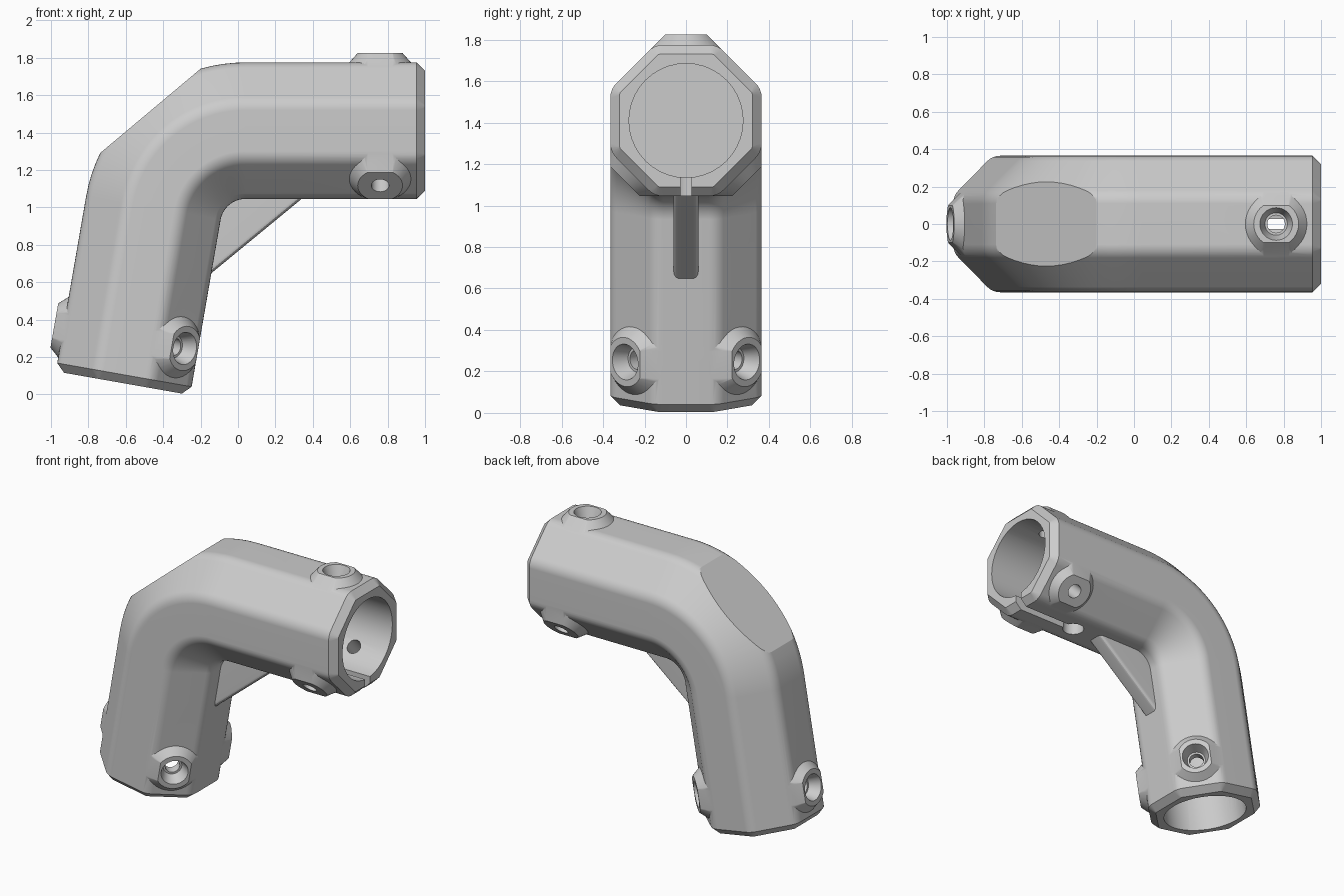
import bpy, bmesh, math
from mathutils import Vector, Matrix

cube = bpy.data.objects.get("Cube")
if cube:
    bpy.data.objects.remove(cube)

APOTHEM, BORE, CHAMFER = 0.365, 0.275, 0.045
TILT = math.radians(10)
ARM_END = Vector((1, 0, 1.41))
LEG_END = Vector((-0.615, 0, 0.06))
BEND_CENTRE, BEND_RADIUS = Vector((0.04, 0, 0.91)), 0.5

grey = bpy.data.materials.new("plain grey")
grey.use_nodes = True
colour = (0.6, 0.6, 0.6, 1)
grey.diffuse_color = colour
grey.node_tree.nodes["Principled BSDF"].inputs["Base Color"].default_value = colour


def make_object(name, bm):
    bmesh.ops.recalc_face_normals(bm, faces=bm.faces)
    mesh = bpy.data.meshes.new(name)
    bm.to_mesh(mesh)
    bm.free()
    mesh.materials.append(grey)
    obj = bpy.data.objects.new(name, mesh)
    bpy.context.collection.objects.link(obj)
    return obj


def cut_plane(bm, point, normal):
    """Remove everything beyond a plane and cap the cut."""
    cut = bmesh.ops.bisect_plane(bm, geom=bm.verts[:] + bm.edges[:] + bm.faces[:],
                                 plane_co=point, plane_no=normal, clear_outer=True)
    edges = [e for e in cut["geom_cut"] if isinstance(e, bmesh.types.BMEdge)]
    bmesh.ops.holes_fill(bm, edges=edges, sides=0)


def combine(target, tool, operation):
    """Merge a helper into the target, then discard it."""
    tool.hide_render = True
    mod = target.modifiers.new(tool.name, "BOOLEAN")
    mod.object, mod.operation, mod.solver = tool, operation, "EXACT"
    bpy.context.view_layer.objects.active = target
    bpy.ops.object.modifier_apply(modifier=mod.name)
    bpy.data.objects.remove(tool)


def cone(bm, low, high, r_low, r_high, segments=40):
    """Cone along z between two heights."""
    place = Matrix.Translation((0, 0, (low + high) / 2))
    bmesh.ops.create_cone(bm, cap_ends=True, segments=segments, radius1=r_low,
                          radius2=r_high, depth=high - low, matrix=place)


def cone_object(name, low, high, r_low, r_high, matrix):
    bm = bmesh.new()
    cone(bm, low, high, r_low, r_high)
    bm.transform(matrix)
    return make_object(name, bm)


def octagon(apothem, rounding, steps=4):
    """Octagon with rounded corners as (side, outward) pairs."""
    points = []
    for k in range(8):
        mid = math.radians(45 * k + 22.5)
        reach = (apothem - rounding) / math.cos(math.pi / 8)
        for s in range(steps + 1):
            a = mid + math.pi / 4 * (s / steps - 0.5)
            points.append((reach * math.cos(mid) + rounding * math.cos(a),
                           reach * math.sin(mid) + rounding * math.sin(a)))
    return points


# Elbow body: octagon swept along arm, bend and leg
def ring(bm, centre, outward, apothem=APOTHEM, rounding=0.1):
    return [bm.verts.new(centre + Vector((0, side, 0)) + outward * out)
            for side, out in octagon(apothem, rounding)]


bm = bmesh.new()
arm_out = Vector((0, 0, 1))
leg_out = Vector((-math.cos(TILT), 0, math.sin(TILT)))
arm_axis = Vector((1, 0, 0))
leg_axis = Vector((-math.sin(TILT), 0, -math.cos(TILT)))
rings = [ring(bm, ARM_END, arm_out, APOTHEM - CHAMFER, 0.02),
         ring(bm, ARM_END - arm_axis * CHAMFER, arm_out)]
for i in range(21):
    a = math.radians(80 * i / 20)
    out = Vector((-math.sin(a), 0, math.cos(a)))
    rings.append(ring(bm, BEND_CENTRE + out * BEND_RADIUS, out))
rings += [ring(bm, LEG_END - leg_axis * CHAMFER, leg_out),
          ring(bm, LEG_END, leg_out, APOTHEM - CHAMFER, 0.02)]
for first, second in zip(rings, rings[1:]):
    for i in range(len(first)):
        j = (i + 1) % len(first)
        bm.faces.new((first[i], first[j], second[j], second[i]))
bm.faces.new(rings[0])
bm.faces.new(rings[-1])
# Flat on the outside of the bend
slope = math.radians(40)
cut_plane(bm, Vector((-0.2, 0, 1.741)), Vector((-math.sin(slope), 0, math.cos(slope))))
body = make_object("pipe_elbow", bm)

# Gusset web inside the bend
bm = bmesh.new()
low, high, corner = (-0.179, 0.618), (0.379, 1.077), (-0.15, 1.12)
face = bm.faces.new([bm.verts.new((x, -0.06, z)) for x, z in (low, high, corner)])
moved = bmesh.ops.extrude_face_region(bm, geom=[face])["geom"]
bmesh.ops.translate(bm, vec=(0, 0.12, 0), verts=[v for v in moved if isinstance(v, bmesh.types.BMVert)])
long_edges = [e for e in bm.edges if abs(e.verts[0].co.y - e.verts[1].co.y) < 0.01
              and all(v.co.z < 1.1 for v in e.verts)]
bmesh.ops.bevel(bm, geom=long_edges, offset=0.025, segments=3, profile=0.5, affect="EDGES")
combine(body, make_object("gusset", bm), "UNION")

# Socket frames: x points out of the opening, z to the outside of the bend
frames = []
for end, axis, out in ((ARM_END, arm_axis, arm_out), (LEG_END, leg_axis, leg_out)):
    basis = Matrix((axis, out.cross(axis), out)).transposed().to_4x4()
    frames.append(Matrix.Translation(end) @ basis)

# Screw bosses, trimmed flush with the neighbouring octagon faces
seats = [frame @ Matrix.Translation((-0.24, 0, 0)) @ Matrix.Rotation(math.radians(turn), 4, "X")
         for frame in frames for turn in (0, 135, -135)]
for seat in seats:
    bm = bmesh.new()
    cone(bm, 0.32, 0.415, 0.205, 0.12)
    for side in (-1, 1):
        normal = Vector((0, side, 1)).normalized()
        cut_plane(bm, normal * (APOTHEM - 0.001), normal)
    bm.transform(seat)
    combine(body, make_object("screw_boss", bm), "UNION")

# Bores, clamping slots and slot relief holes
for frame in frames:
    turn = Matrix.Rotation(math.pi / 2, 4, "Y")
    bore = cone_object("bore", -0.58, 0.1, BORE, BORE, frame @ turn)
    combine(body, bore, "DIFFERENCE")
    bm = bmesh.new()
    bmesh.ops.create_cube(bm, size=1, matrix=Matrix.Translation((-0.19, 0, -0.33))
                          @ Matrix.Diagonal((0.56, 0.052, 0.26, 1)))
    bm.transform(frame)
    combine(body, make_object("slot", bm), "DIFFERENCE")
    relief = cone_object("relief_hole", -0.46, -0.2, 0.07, 0.07,
                         frame @ Matrix.Translation((-0.475, 0, 0)))
    combine(body, relief, "DIFFERENCE")

# Countersunk screw holes
for seat in seats:
    combine(body, cone_object("screw_hole", 0.2, 0.5, 0.047, 0.047, seat), "DIFFERENCE")
    combine(body, cone_object("countersink", 0.335, 0.435, 0.06, 0.094, seat), "DIFFERENCE")

# Smooth shading with crisp edges
bpy.ops.object.select_all(action="DESELECT")
body.select_set(True)
bpy.context.view_layer.objects.active = body
bpy.ops.object.shade_smooth_by_angle(angle=math.radians(25))
body.modifiers.new("even shading", "WEIGHTED_NORMAL").keep_sharp = True
